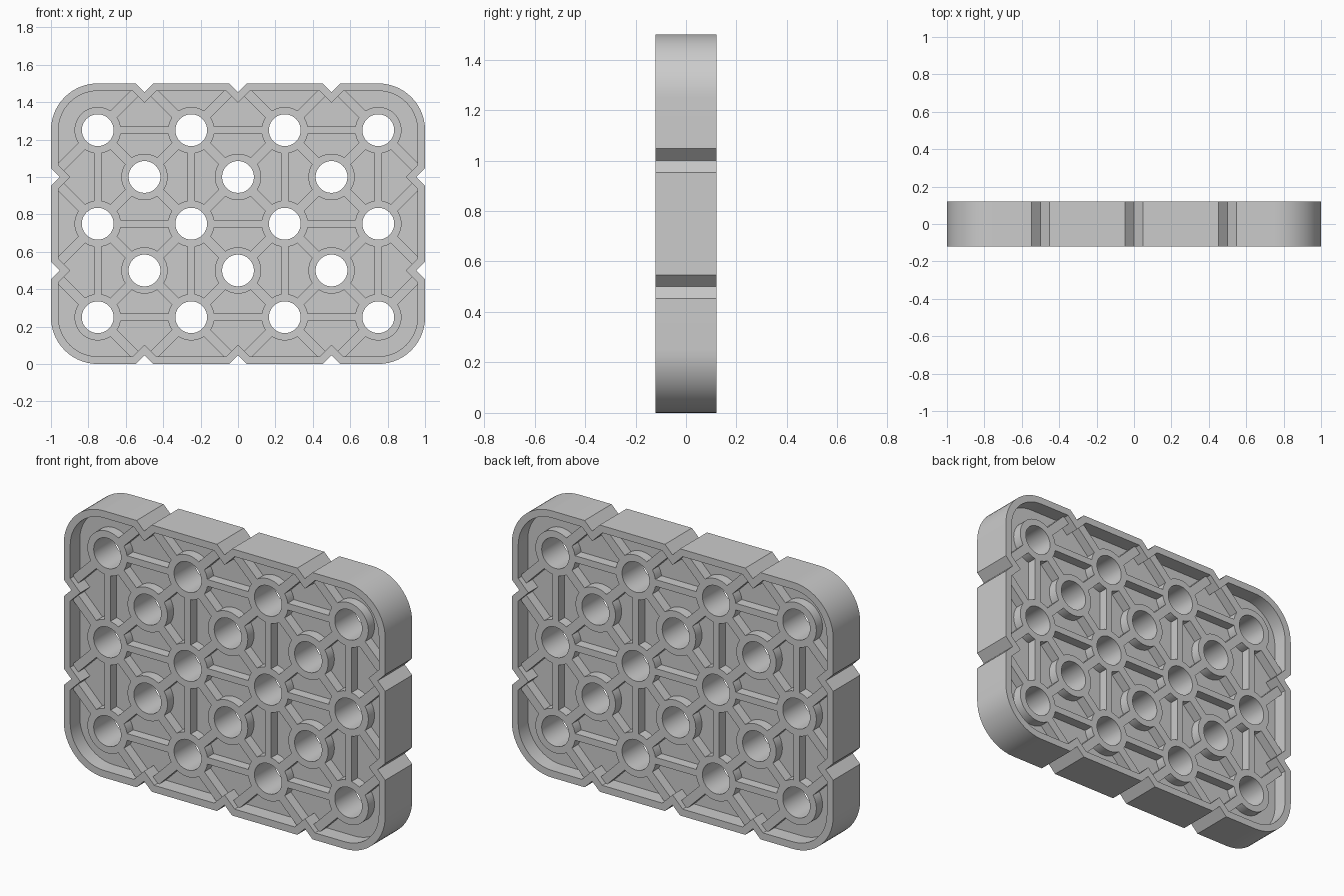
import bpy, bmesh, math
from mathutils import Vector

if "Cube" in bpy.data.objects:
    bpy.data.objects.remove(bpy.data.objects["Cube"])

W, H, T = 1.0, 0.75, 0.12          # half width, half height, half thickness
WALL, FLOOR, STEP = 0.04, 0.035, 0.09  # rim thickness, half thickness of web and of lattice
CORNER, NOTCH = 0.25, 0.047
HOLE_R, BOSS_R = 0.085, 0.124

grey = bpy.data.materials.new("grey plastic")
grey.diffuse_color = (0.6, 0.6, 0.6, 1)
grey.use_nodes = True
grey.node_tree.nodes["Principled BSDF"].inputs["Base Color"].default_value = grey.diffuse_color


def outline(inset):
    """Rounded rectangle with V notches, moved inward by inset."""
    pts = []
    depth = NOTCH + inset * math.sqrt(2)
    hw = depth - inset
    r = CORNER - inset
    # each side: outward direction, travel direction, half size, notch positions
    sides = [((1, 0), (0, 1), W, (-0.25, 0.25)),
             ((0, 1), (-1, 0), H, (-0.5, 0, 0.5)),
             ((-1, 0), (0, -1), W, (-0.25, 0.25)),
             ((0, -1), (1, 0), H, (-0.5, 0, 0.5))]
    corners = [(1, 1), (-1, 1), (-1, -1), (1, -1)]
    for i, (out, along, size, notches) in enumerate(sides):
        o, a = Vector(out), Vector(along)
        for n in notches:
            pts += [o * (size - inset) + a * (n - hw),
                    o * (size - depth) + a * n,
                    o * (size - inset) + a * (n + hw)]
        sx, sz = corners[i]
        c = Vector((sx * (W - CORNER), sz * (H - CORNER)))
        for k in range(15):
            t = math.pi / 2 * (i + k / 14)
            pts.append(c + r * Vector((math.cos(t), math.sin(t))))
    return pts


def circle(c, r, n=48):
    return [Vector(c) + r * Vector((math.cos(2 * math.pi * k / n),
                                    math.sin(2 * math.pi * k / n))) for k in range(n)]


def bar(a, b, hw, start=0.1, end=0.1):
    """Strip from a to b, shortened at its ends."""
    a, b = Vector(a), Vector(b)
    d = (b - a).normalized()
    a, b = a + d * start, b - d * end
    n = Vector((-d.y, d.x)) * hw
    return [a - n, b - n, b + n, a + n]


def prisms(name, items):
    """Object made of (points, y0, y1) extrusions along y."""
    bm = bmesh.new()
    for pts, y0, y1 in items:
        f = bm.faces.new([bm.verts.new((p.x, y0, p.y + H)) for p in pts])
        ext = bmesh.ops.extrude_face_region(bm, geom=[f])
        bmesh.ops.translate(bm, vec=(0, y1 - y0, 0),
                            verts=[v for v in ext["geom"] if isinstance(v, bmesh.types.BMVert)])
    bmesh.ops.recalc_face_normals(bm, faces=bm.faces)
    me = bpy.data.meshes.new(name)
    bm.to_mesh(me)
    bm.free()
    me.materials.append(grey)
    ob = bpy.data.objects.new(name, me)
    bpy.context.collection.objects.link(ob)
    return ob


def cut(ob, cutter):
    """Subtract the cutter, then remove it."""
    m = ob.modifiers.new("cut", 'BOOLEAN')
    m.operation, m.solver, m.object = 'DIFFERENCE', 'EXACT', cutter
    m.use_self = True
    bpy.context.view_layer.update()
    dg = bpy.context.evaluated_depsgraph_get()
    me = bpy.data.meshes.new_from_object(ob.evaluated_get(dg))
    ob.modifiers.clear()
    ob.data = me
    bpy.data.objects.remove(cutter)


# Boss grid: three rows of four and two staggered rows of three
XS, ZS = (-0.75, -0.25, 0.25, 0.75), (-0.5, 0, 0.5)
main = [(x, z) for x in XS for z in ZS]
mid = [(x, z) for x in (-0.5, 0, 0.5) for z in (-0.25, 0.25)]

# Lattice of bosses and ribs that stays standing in the pockets
shapes = [circle(c, BOSS_R) for c in main + mid]
for x, z in main:
    if x < 0.7:
        shapes.append(bar((x, z), (x + 0.5, z), 0.019))
    if z < 0.4:
        shapes.append(bar((x, z), (x, z + 0.5), 0.019))
    for sx in (-1, 1):
        for sz in (-1, 1):
            e = (x + 0.25 * sx, z + 0.25 * sz)
            if e in mid:
                shapes.append(bar((x, z), e, 0.025))
            elif not (abs(e[0]) > 0.9 and abs(e[1]) > 0.7):
                # rib running into a notch of the rim
                shapes.append(bar((x, z), e, 0.025, end=0.02))
lattice = prisms("lattice", [(s, -0.3, 0.3) for s in shapes])

# Trim the lattice so that it sits a step below the rim
slab = [Vector(p) for p in ((-2, -2), (2, -2), (2, 2), (-2, 2))]
cut(lattice, prisms("trim", [(slab, -0.4, -STEP), (slab, STEP, 0.4)]))

# Front and back pockets
inner = outline(WALL)
pockets = prisms("pockets", [(inner, -0.2, -FLOOR), (inner, FLOOR, 0.2)])
cut(pockets, lattice)

# Panel with pockets and through holes
panel = prisms("ribbed_panel", [(outline(0), -T, T)])
cut(panel, pockets)
cut(panel, prisms("holes", [(circle(c, HOLE_R), -0.3, 0.3) for c in main + mid]))

bpy.ops.object.select_all(action='DESELECT')
panel.select_set(True)
bpy.context.view_layer.objects.active = panel
bpy.ops.object.shade_smooth_by_angle(angle=math.radians(30))
